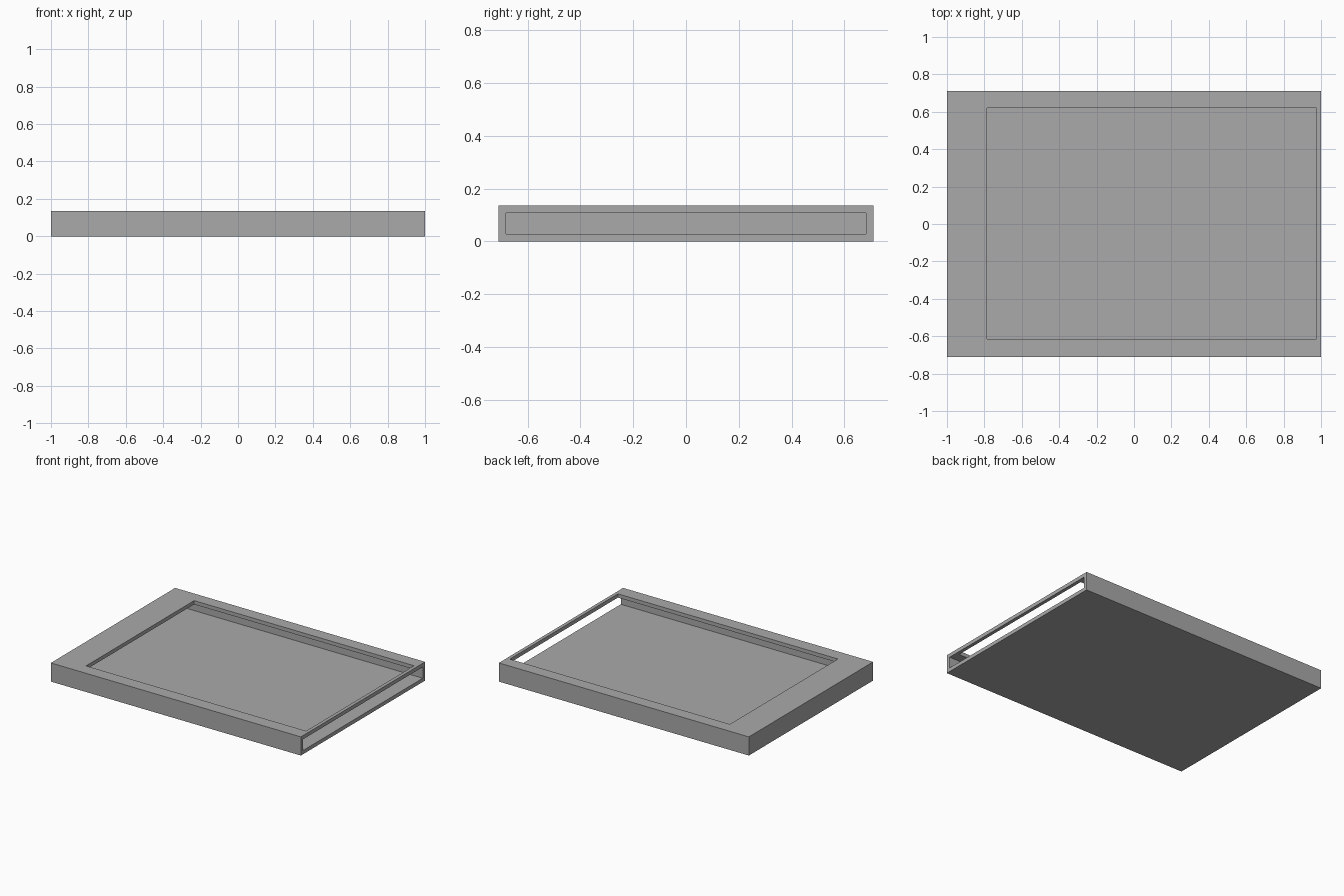
import bpy
from mathutils import Vector

if "Cube" in bpy.data.objects:
    bpy.data.objects.remove(bpy.data.objects["Cube"], do_unlink=True)

DEPTH = 0.71    # half depth
HEIGHT = 0.135
WALL = 0.027

grey = bpy.data.materials.new("mid_grey")
grey.use_nodes = True
colour = (0.4, 0.4, 0.4, 1)
grey.diffuse_color = colour
grey.node_tree.nodes["Principled BSDF"].inputs["Base Color"].default_value = colour


def box(name, low, high):
    low, high = Vector(low), Vector(high)
    bpy.ops.mesh.primitive_cube_add(size=1, location=(low + high) / 2)
    obj = bpy.context.object
    obj.name = name
    obj.scale = high - low
    bpy.ops.object.transform_apply(location=True, rotation=False, scale=True)
    obj.data.materials.append(grey)
    return obj


def cut(target, cutter):
    cutter.hide_render = True
    mod = target.modifiers.new(cutter.name, 'BOOLEAN')
    mod.operation = 'DIFFERENCE'
    mod.solver = 'EXACT'
    mod.object = cutter
    bpy.context.view_layer.objects.active = target
    bpy.ops.object.modifier_apply(modifier=mod.name)
    bpy.data.objects.remove(cutter, do_unlink=True)


# Flat sleeve body
sleeve = box("sleeve_case", (-1, -DEPTH, 0), (1, DEPTH, HEIGHT))

# Hollow inside, open at one end as a slot
cut(sleeve, box("slot_cutter", (-1 + WALL, -DEPTH + WALL, WALL),
                (1.1, DEPTH - WALL, HEIGHT - WALL)))

# Window through the top plate
cut(sleeve, box("window_cutter", (-0.785, -0.615, HEIGHT / 2),
                (0.975, 0.62, HEIGHT + 0.1)))
